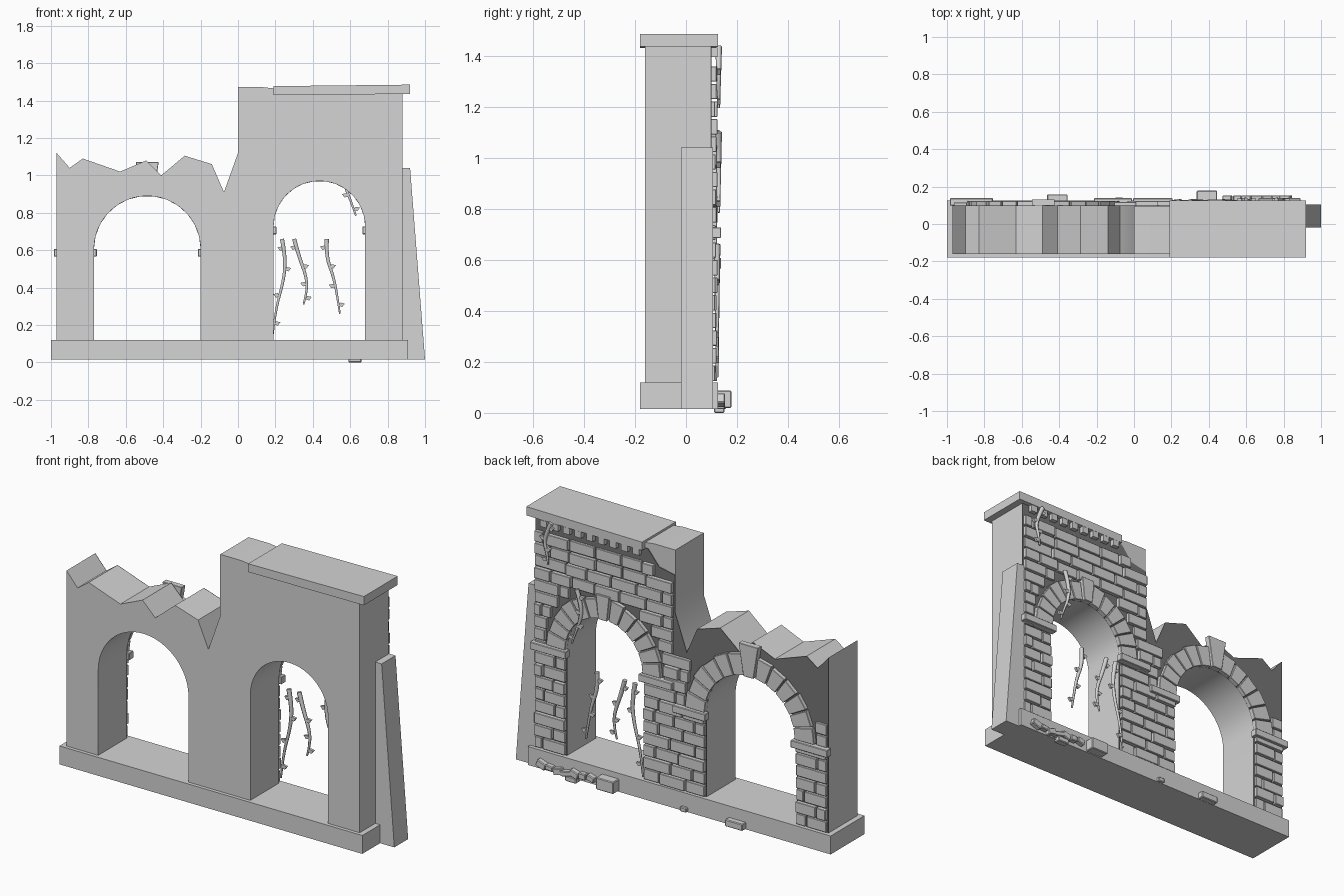
import bpy, bmesh, math, random
from mathutils import Matrix, Vector

if "Cube" in bpy.data.objects:
    bpy.data.objects.remove(bpy.data.objects["Cube"])

random.seed(4)


def flat(name, value):
    mat = bpy.data.materials.new(name)
    mat.diffuse_color = (value, value, value, 1)
    mat.use_nodes = True
    mat.node_tree.nodes["Principled BSDF"].inputs["Base Color"].default_value = mat.diffuse_color
    return mat


stone = flat("grey_stone", 0.66)
mortar = flat("dark_mortar", 0.18)
BACK = 0.10                      # rear face of the wall core
ARCHES = [(-0.485, 0.285, 0.605), (0.435, 0.245, 0.725)]   # centre x, radius, spring z
RING = 0.12                      # depth of the arch stones


def prism(bm, pts, y0, y1):
    """Extrude an x-z outline along y."""
    a = [bm.verts.new((x, y0, z)) for x, z in pts]
    b = [bm.verts.new((x, y1, z)) for x, z in pts]
    bm.faces.new(a)
    bm.faces.new(b[::-1])
    for i in range(len(pts)):
        j = (i + 1) % len(pts)
        bm.faces.new((a[j], a[i], b[i], b[j]))


def box(bm, x0, x1, y0, y1, z0, z1):
    prism(bm, [(x0, z0), (x1, z0), (x1, z1), (x0, z1)], y0, y1)


def finish(name, bm, bevel=0, smooth=False, mat=stone):
    bmesh.ops.recalc_face_normals(bm, faces=bm.faces[:])
    me = bpy.data.meshes.new(name)
    bm.to_mesh(me)
    bm.free()
    me.materials.append(mat)
    ob = bpy.data.objects.new(name, me)
    bpy.context.collection.objects.link(ob)
    if bevel:
        mod = ob.modifiers.new("worn_edges", 'BEVEL')
        mod.width, mod.segments = bevel, 1
    if smooth:
        bpy.ops.object.select_all(action='DESELECT')
        ob.select_set(True)
        bpy.context.view_layer.objects.active = ob
        bpy.ops.object.shade_smooth_by_angle(angle=math.radians(25))
    return ob


# Wall core: one outline with two arched openings and a broken top
lower = [(-0.97, 0.1)]
for cx, r, spring in ARCHES:
    lower.append((cx - r, 0.1))
    for i in range(25):
        t = math.pi * (1 - i / 24)
        lower.append((cx + r * math.cos(t), spring + r * math.sin(t)))
    lower.append((cx + r, 0.1))
lower.append((0.88, 0.1))
tower_top = [(0.88, 1.445), (0.19, 1.465), (0.13, 1.472), (0, 1.472)]
broken_top = [(0, 1.12), (-0.075, 0.91), (-0.14, 1.06), (-0.285, 1.105), (-0.41, 1.0),
              (-0.49, 1.08), (-0.63, 1.02), (-0.83, 1.09), (-0.9, 1.04), (-0.97, 1.12)]
bm = bmesh.new()
prism(bm, lower + tower_top + broken_top, -0.16, BACK - 0.004)
finish("wall_core", bm, smooth=True)

# Dark mortar bed on the rear face, broken off at the tower corner
bm = bmesh.new()
prism(bm, lower + [(0.88, 1.435), (0.17, 1.435), (0.1, 1.35), (0, 1.33)] + broken_top,
      BACK - 0.005, BACK)
finish("mortar_bed", bm, mat=mortar)

# Plinth, roof slab and leaning buttress
bm = bmesh.new()
box(bm, -1.0, 0.91, -0.18, 0.125, 0.015, 0.12)
finish("plinth", bm)
bm = bmesh.new()
prism(bm, [(0.19, 1.43), (0.92, 1.435), (0.92, 1.485), (0.19, 1.477)], -0.18, 0.125)
finish("roof_slab", bm)
bm = bmesh.new()
prism(bm, [(0.87, 0.015), (1.0, 0.015), (0.92, 1.04), (0.87, 1.04)], -0.02, 0.105)
finish("buttress", bm)


def free_spans(z0, z1):
    """Horizontal stretches of wall open for bricks in one course."""
    if z1 < 0.76:
        spans = [(-0.968, 0.878)]
    elif z1 < 0.9:
        spans = [(-0.15 if z1 < 0.84 else -0.11, 0.878)]
    else:
        spans = [(0.003 if z1 < 1.3 else 0.12, 0.878)]
    for cx, r, spring in ARCHES:
        zc = max(z0, spring)
        if z1 <= spring + 0.01:
            half = r
        elif zc - spring < r + RING:
            half = math.sqrt((r + RING + 0.006) ** 2 - (zc - spring) ** 2)
        else:
            continue
        nxt = []
        for a, b in spans:
            nxt += [(a, min(b, cx - half)), (max(a, cx + half), b)]
        spans = [s for s in nxt if s[1] - s[0] > 0.025]
    return spans


# Brick courses on the rear face
bm = bmesh.new()
H, GAP = 0.069, 0.009
for row in range(18):
    z0 = 0.125 + row * H
    z1 = z0 + H - GAP
    for a, b in free_spans(z0, z1):
        x, first = a, True
        while x < b - 0.02:
            w = random.uniform(0.12, 0.17)
            if first and row % 2:
                w *= 0.5
            first = False
            end = min(x + w, b)
            if b - end < 0.045:
                end = b
            box(bm, x + GAP / 2, end - GAP / 2, BACK - 0.002,
                random.uniform(0.113, 0.124), z0, z1)
            x = end
finish("bricks", bm, bevel=0.002)

# Arch stones with a raised keystone
bm = bmesh.new()
for k, (cx, r, spring) in enumerate(ARCHES):
    n = 13
    for i in range(n):
        key = i == n // 2
        t0, t1 = math.pi * i / n + 0.01, math.pi * (i + 1) / n - 0.01
        outer = r + RING + random.uniform(-0.012, 0.004)
        if key:
            outer = r + (0.185 if k == 0 else 0.14)
        grow = 0.02 if key and k == 0 else 0
        pts = [(cx + q * math.cos(t), spring + q * math.sin(t))
               for q, t in ((r, t0), (outer, t0 - grow), (outer, t1 + grow), (r, t1))]
        prism(bm, pts, BACK - 0.002, 0.132 if key else 0.122)
finish("arch_stones", bm, bevel=0.002)

# Impost blocks where the arches spring
bm = bmesh.new()
for x0, x1, z in [(-0.985, -0.755, 0.565), (-0.215, -0.01, 0.565),
                  (-0.005, 0.205, 0.685), (0.665, 0.89, 0.685)]:
    box(bm, x0, x1, BACK - 0.002, 0.138, z, z + 0.042)
finish("imposts", bm, bevel=0.003)

# Row of small corbels below the roof slab
bm = bmesh.new()
for i in range(9):
    x = 0.21 + i * 0.073
    box(bm, x, x + 0.04, BACK - 0.002, 0.124, 1.395, 1.432)
finish("corbels", bm)


def vine(name, pts, y):
    """Tapered stem with small alternating leaves."""
    cu = bpy.data.curves.new(name, 'CURVE')
    cu.dimensions = '3D'
    cu.bevel_depth, cu.bevel_resolution, cu.use_fill_caps = 0.013, 1, True
    sp = cu.splines.new('NURBS')
    sp.points.add(len(pts) - 1)
    sp.use_endpoint_u, sp.order_u, sp.resolution_u = True, 3, 4
    for i, (x, z) in enumerate(pts):
        sp.points[i].co = (x, y, z, 1)
        sp.points[i].radius = 1 - 0.6 * i / (len(pts) - 1)
    cu.materials.append(stone)
    bpy.context.collection.objects.link(bpy.data.objects.new(name + "_stem", cu))
    bm = bmesh.new()
    for i in range(1, len(pts)):
        (xa, za), (xb, zb) = pts[i - 1], pts[i]
        x, z = (xa + xb) / 2, (za + zb) / 2
        s = 1 if i % 2 == 0 else -1
        prism(bm, [(x, z - 0.006), (x + s * 0.02, z - 0.014), (x + s * 0.034, z + 0.005),
                   (x + s * 0.01, z + 0.01)], y - 0.007, y + 0.007)
    finish(name + "_leaves", bm)


# Vines hanging behind the right opening and on the bricks
vine("vine_left", [(0.235, 0.66), (0.255, 0.56), (0.245, 0.44), (0.2, 0.28), (0.185, 0.14)], 0.122)
vine("vine_middle", [(0.3, 0.66), (0.325, 0.57), (0.365, 0.46), (0.37, 0.38), (0.35, 0.31)], 0.122)
vine("vine_right", [(0.475, 0.66), (0.47, 0.57), (0.51, 0.46), (0.53, 0.36), (0.545, 0.26)], 0.122)
vine("vine_arch", [(0.6, 1.1), (0.57, 1.02), (0.575, 0.93), (0.605, 0.86), (0.63, 0.785)], 0.128)
vine("vine_top", [(0.76, 1.435), (0.79, 1.37), (0.805, 1.31), (0.785, 1.25), (0.78, 1.195)], 0.128)

# Fallen rubble along the rear of the plinth
bm = bmesh.new()
box(bm, 0.335, 0.445, 0.115, 0.178, 0.02, 0.088)
box(bm, -0.465, -0.355, 0.11, 0.158, 0.016, 0.055)
box(bm, -0.1, -0.06, 0.11, 0.142, 0.016, 0.042)
box(bm, 0.59, 0.66, 0.11, 0.15, 0.0, 0.03)
for i in range(7):
    size = Vector((random.uniform(0.04, 0.075), 0.045, random.uniform(0.025, 0.04)))
    m = (Matrix.Translation((0.5 + i * 0.052, 0.131, random.uniform(0.035, 0.055)))
         @ Matrix.Rotation(random.uniform(-0.35, 0.35), 4, 'Y') @ Matrix.Diagonal(size.to_4d()))
    bmesh.ops.create_cube(bm, size=1, matrix=m)
finish("rubble", bm, bevel=0.004)
